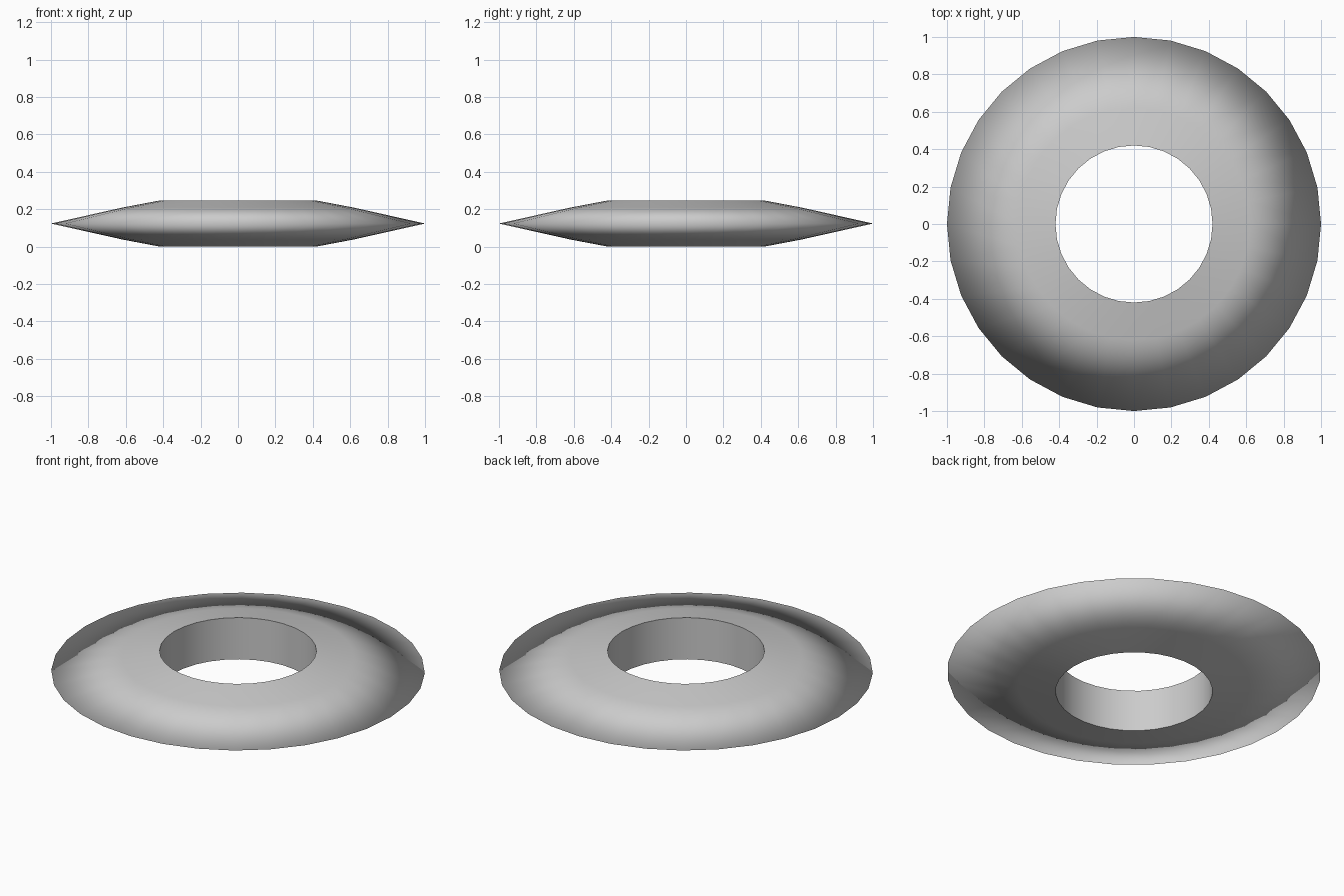
import bpy, bmesh
from math import cos, sin, pi

if "Cube" in bpy.data.objects:
    bpy.data.objects.remove(bpy.data.objects["Cube"])

SIDES = 32
# Ring cross-section as (radius, height), from inner bottom round the rim to inner top
PROFILE = [(0.42, 0.0), (0.62, 0.038), (1.0, 0.123), (0.62, 0.208), (0.42, 0.246)]

# Spin the closed cross-section round the z axis
bm = bmesh.new()
rings = [[bm.verts.new((r * cos(2 * pi * i / SIDES), r * sin(2 * pi * i / SIDES), z))
          for i in range(SIDES)] for r, z in PROFILE]
for k, ring in enumerate(rings):
    nxt = rings[(k + 1) % len(rings)]
    for i in range(SIDES):
        j = (i + 1) % SIDES
        bm.faces.new((ring[i], nxt[i], nxt[j], ring[j]))
bmesh.ops.recalc_face_normals(bm, faces=bm.faces[:])

# Smooth all over, with crisp edges only round the hole
for f in bm.faces:
    f.smooth = True
for ring in (rings[0], rings[-1]):
    for i in range(SIDES):
        bm.edges.get((ring[i], ring[(i + 1) % SIDES])).smooth = False

mesh = bpy.data.meshes.new("throwing_ring")
bm.to_mesh(mesh)
bm.free()
bpy.context.collection.objects.link(bpy.data.objects.new("throwing_ring", mesh))
